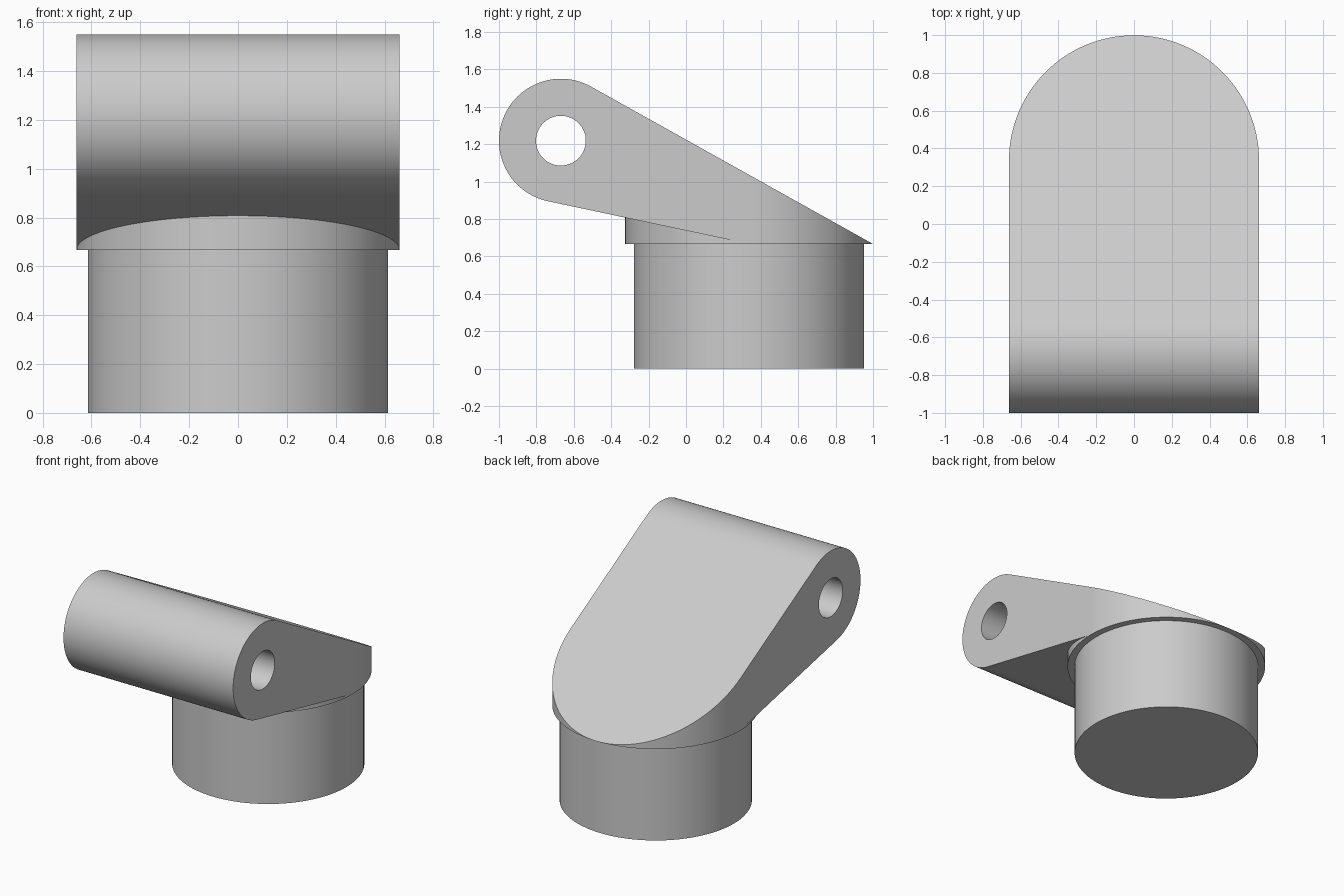
import bpy, bmesh
from math import sin, cos, asin, atan2, hypot, pi, radians

if "Cube" in bpy.data.objects:
    bpy.data.objects.remove(bpy.data.objects["Cube"])

# Single grey finish
grey = bpy.data.materials.new("plain grey")
grey.use_nodes = True
grey.diffuse_color = (0.6, 0.6, 0.6, 1)
grey.node_tree.nodes["Principled BSDF"].inputs["Base Color"].default_value = (0.6, 0.6, 0.6, 1)

# Main dimensions
R, CY, BASE = 0.662, 0.337, 0.667        # collar radius, centre, underside
EY, EZ, ER = -0.669, 1.219, 0.331        # eye barrel centre and radius
STEM_R, HOLE_R = 0.615, 0.133


def arc(cx, cy, r, a0, a1, n):
    return [(cx + r * cos(a0 + (a1 - a0) * i / n),
             cy + r * sin(a0 + (a1 - a0) * i / n)) for i in range(n + 1)]


def circle(cx, cy, r, n=96):
    return arc(cx, cy, r, 0, 2 * pi, n)[:-1]


def prism(name, outline, axis, lo, hi):
    """Extrude a 2D outline along x (outline in y, z) or z (outline in x, y)."""
    place = (lambda p, h: (h, *p)) if axis == "x" else (lambda p, h: (*p, h))
    bm = bmesh.new()
    low = [bm.verts.new(place(p, lo)) for p in outline]
    high = [bm.verts.new(place(p, hi)) for p in outline]
    bm.faces.new(low)
    bm.faces.new(high)
    for i in range(len(low)):
        j = (i + 1) % len(low)
        bm.faces.new((low[i], low[j], high[j], high[i]))
    bmesh.ops.recalc_face_normals(bm, faces=bm.faces)
    mesh = bpy.data.meshes.new(name)
    bm.to_mesh(mesh)
    bm.free()
    mesh.materials.append(grey)
    ob = bpy.data.objects.new(name, mesh)
    bpy.context.collection.objects.link(ob)
    return ob


def activate(ob):
    bpy.ops.object.select_all(action="DESELECT")
    ob.select_set(True)
    bpy.context.view_layer.objects.active = ob


def combine(ob, tool, operation):
    mod = ob.modifiers.new("combine", "BOOLEAN")
    mod.object, mod.operation, mod.solver = tool, operation, "EXACT"
    activate(ob)
    bpy.ops.object.modifier_apply(modifier=mod.name)
    bpy.data.objects.remove(tool)


def finish(ob):
    activate(ob)
    bpy.ops.object.shade_smooth_by_angle(angle=radians(20))
    mod = ob.modifiers.new("clean shading", "WEIGHTED_NORMAL")
    mod.keep_sharp = True


def tangent(y, z, side):
    """Angle on the eye barrel where a line from (y, z) touches it."""
    dy, dz = y - EY, z - EZ
    return atan2(dz, dy) + side * (pi / 2 - asin(ER / hypot(dy, dz)))


# Arm: barrel with tangent slopes running to the rear tip and the collar middle
tip, heel = (CY + R, BASE), (CY, BASE)
upper = tangent(*tip, 1)
lower = tangent(*heel, -1) + 2 * pi
side_outline = arc(EY, EZ, ER, upper, lower, 72) + [heel, tip]
arm = prism("arm", side_outline, "x", -1, 1)

# Trim the arm to straight sides with a rounded rear
plan = arc(0, CY, R, 0, pi, 64) + [(-R, -1.2), (R, -1.2)]
combine(arm, prism("plan_cutter", plan, "z", 0.4, 1.8), "INTERSECT")

# Front half of the collar, buried in the sloping underside
collar = prism("collar", arc(0, CY, R, pi, 2 * pi, 64), "z", BASE, 0.83)
combine(arm, collar, "UNION")

# Cross hole through the barrel
combine(arm, prism("hole_cutter", circle(EY, EZ, HOLE_R, 64), "x", -1, 1), "DIFFERENCE")
finish(arm)

# Round stem
finish(prism("stem", circle(0, CY, STEM_R), "z", 0, BASE))
